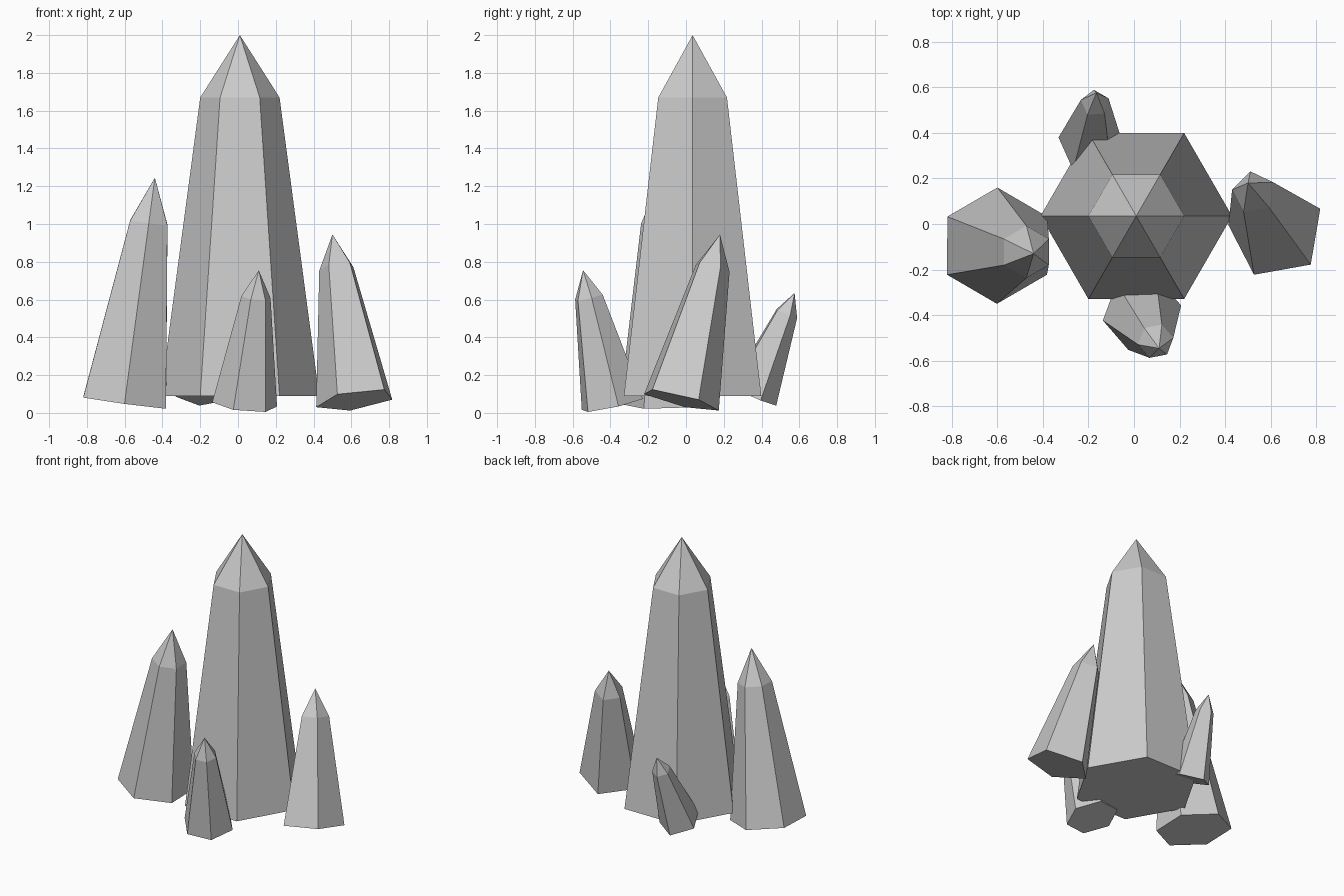
import bpy, bmesh, math
from mathutils import Vector

cube = bpy.data.objects.get("Cube")
if cube:
    bpy.data.objects.remove(cube)

# One plain stone colour
stone = bpy.data.materials.new("grey_crystal")
stone.use_nodes = True
GREY = (0.6, 0.6, 0.6, 1)
stone.diffuse_color = GREY
stone.node_tree.nodes["Principled BSDF"].inputs["Base Color"].default_value = GREY


def crystal(name, base, apex, sides, radius, corner, shoulder=0.8, taper=0.45):
    """Tapered prism with a pointed tip; corner is the direction of one base corner."""
    base, apex = Vector(base), Vector(apex)
    axis = (apex - base).normalized()
    u = Vector((*corner, 0))
    u = (u - axis * u.dot(axis)).normalized()
    v = axis.cross(u)
    bm = bmesh.new()

    def ring(centre, r):
        angles = [math.tau * i / sides for i in range(sides)]
        return [bm.verts.new(centre + r * (u * math.cos(a) + v * math.sin(a)))
                for a in angles]

    low = ring(base, radius)
    high = ring(base.lerp(apex, shoulder), radius * taper)
    tip = bm.verts.new(apex)
    bm.faces.new(low[::-1])
    for i in range(sides):
        j = (i + 1) % sides
        bm.faces.new((low[i], low[j], high[j], high[i]))
        bm.faces.new((high[i], high[j], tip))
    bmesh.ops.recalc_face_normals(bm, faces=bm.faces)
    mesh = bpy.data.meshes.new(name)
    bm.to_mesh(mesh)
    bm.free()
    mesh.materials.append(stone)
    obj = bpy.data.objects.new(name, mesh)
    bpy.context.collection.objects.link(obj)
    return obj


# Tall upright centre crystal
crystal("main_crystal", (0.01, 0.035, 0.09), (0.01, 0.035, 2), 6, 0.42, (1, 0),
        shoulder=0.827, taper=0.5)
# Smaller leaning crystals around it
crystal("right_crystal", (-0.6, -0.095, 0.055), (-0.44, -0.13, 1.245), 6, 0.255, (0, 1))
crystal("left_crystal", (0.625, -0.033, 0.067), (0.5, 0.18, 0.945), 5, 0.216, (0.19, 0.098))
crystal("front_crystal", (0.035, -0.39, 0.045), (0.11, -0.545, 0.755), 6, 0.175, (0.17, 0.03))
crystal("back_crystal", (-0.193, 0.347, 0.093), (-0.165, 0.575, 0.635), 5, 0.142, (-0.007, 0.123))
